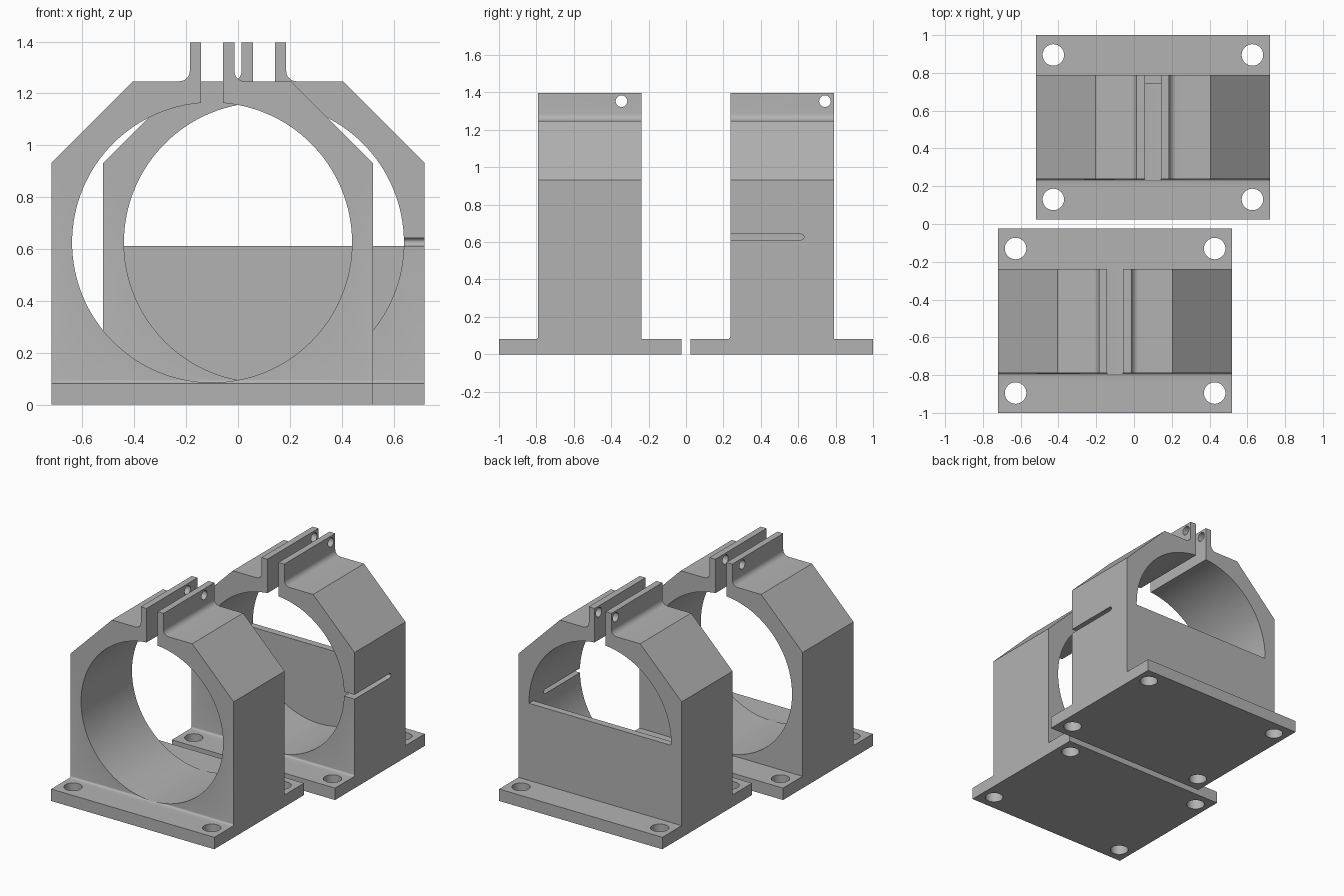
import bpy, bmesh, math
from mathutils import Vector, Matrix

if "Cube" in bpy.data.objects:
    bpy.data.objects.remove(bpy.data.objects["Cube"])

grey = bpy.data.materials.new("mid_grey")
grey.diffuse_color = (0.45, 0.45, 0.45, 1)
grey.use_nodes = True
grey.node_tree.nodes["Principled BSDF"].inputs["Base Color"].default_value = grey.diffuse_color

BORE_Z, BORE_R = 0.625, 0.54
HALF_W, BASE_H = 0.62, 0.082


def make(name, bm):
    bmesh.ops.recalc_face_normals(bm, faces=bm.faces)
    mesh = bpy.data.meshes.new(name)
    bm.to_mesh(mesh)
    bm.free()
    ob = bpy.data.objects.new(name, mesh)
    bpy.context.collection.objects.link(ob)
    mesh.materials.append(grey)
    return ob


def prism(name, points, offset):
    """Extrude a closed outline of 3D points along offset."""
    bm = bmesh.new()
    face = bm.faces.new([bm.verts.new(p) for p in points])
    res = bmesh.ops.extrude_face_region(bm, geom=[face])
    bmesh.ops.translate(bm, vec=Vector(offset),
                        verts=[v for v in res["geom"] if isinstance(v, bmesh.types.BMVert)])
    return make(name, bm)


def box(name, x0, x1, y0, y1, z0, z1):
    return prism(name, [(x0, y0, z0), (x1, y0, z0), (x1, y1, z0), (x0, y1, z0)], (0, 0, z1 - z0))


def cylinder(name, centre, radius, length, axis, sides):
    bm = bmesh.new()
    rot = {"X": Matrix.Rotation(math.pi / 2, 4, "Y"),
           "Y": Matrix.Rotation(math.pi / 2, 4, "X"), "Z": Matrix()}[axis]
    bmesh.ops.create_cone(bm, cap_ends=True, segments=sides, radius1=radius, radius2=radius,
                          depth=length, matrix=Matrix.Translation(centre) @ rot)
    return make(name, bm)


def combine(target, tool, operation):
    mod = target.modifiers.new(operation.lower(), "BOOLEAN")
    mod.operation, mod.solver, mod.object = operation, "EXACT", tool
    bpy.context.view_layer.objects.active = target
    bpy.ops.object.modifier_apply(modifier=mod.name)
    bpy.data.objects.remove(tool)


def arc(cx, cz, r, a0, a1, n):
    return [(cx + r * math.cos(math.radians(a0 + (a1 - a0) * i / n)),
             cz + r * math.sin(math.radians(a0 + (a1 - a0) * i / n))) for i in range(n + 1)]


def clamp(name, cx, base, body, ear_hole_y):
    b0, b1 = base
    y0, y1 = body
    # Body outline: chamfered shoulders, filleted ears and the clamping gap
    half = [(0.042, 0.8), (0.042, 1.397), (0.086, 1.397)]
    half += arc(0.126, 1.287, 0.04, 180, 270, 8)
    half += [(0.305, 1.247), (HALF_W, 0.932), (HALF_W, 0.0)]
    outline = half + [(-x, z) for x, z in reversed(half)]
    ob = prism(name, [(cx + x, y0, z) for x, z in outline], (0, y1 - y0, 0))

    # Mounting plate
    combine(ob, box("plate", cx - HALF_W, cx + HALF_W, b0, b1, 0, BASE_H), "UNION")

    # Small fillet where the front face meets the plate
    f = 0.012
    pts = [(y0 + 0.01, BASE_H - 0.01), (y0 - f, BASE_H - 0.01)]
    pts += arc(y0 - f, BASE_H + f, f, 270, 360, 4) + [(y0 + 0.01, BASE_H + f)]
    combine(ob, prism("fillet", [(cx - HALF_W, y, z) for y, z in pts], (2 * HALF_W, 0, 0)), "UNION")

    # Main bore, ear bolt hole, plate holes
    combine(ob, cylinder("bore", (cx, (y0 + y1) / 2, BORE_Z), BORE_R,
                         y1 - y0 + 0.06, "Y", 128), "DIFFERENCE")
    combine(ob, cylinder("ear_hole", (cx, ear_hole_y, 1.353), 0.031, 0.5, "X", 24), "DIFFERENCE")
    for sx in (-1, 1):
        for y in (b0 + 0.105, b1 - 0.105):
            combine(ob, cylinder("plate_hole", (cx + sx * 0.527, y, BASE_H / 2), 0.057,
                                 0.3, "Z", 32), "DIFFERENCE")
    return ob


front = clamp("front_clamp", -0.1, (-1.0, -0.025), (-0.79, -0.237), -0.345)
rear = clamp("rear_clamp", 0.1, (0.025, 1.0), (0.237, 0.79), 0.743)

# Half-height end wall closing the lower rear of the second clamp
combine(rear, box("end_wall", -0.46, 0.66, 0.742, 0.79, 0.04, 0.612), "UNION")

# Round-ended slot through the right side of the second clamp
slot = [(0.2, 0.612)] + arc(0.616, 0.627, 0.015, -90, 90, 8) + [(0.2, 0.642)]
combine(rear, prism("slot", [(0.55, y, z) for y, z in slot], (0.3, 0, 0)), "DIFFERENCE")

# Smooth the curved faces, keep the machined edges sharp
bpy.ops.object.select_all(action="DESELECT")
for ob in (front, rear):
    ob.select_set(True)
bpy.context.view_layer.objects.active = front
bpy.ops.object.shade_smooth_by_angle(angle=math.radians(28))
